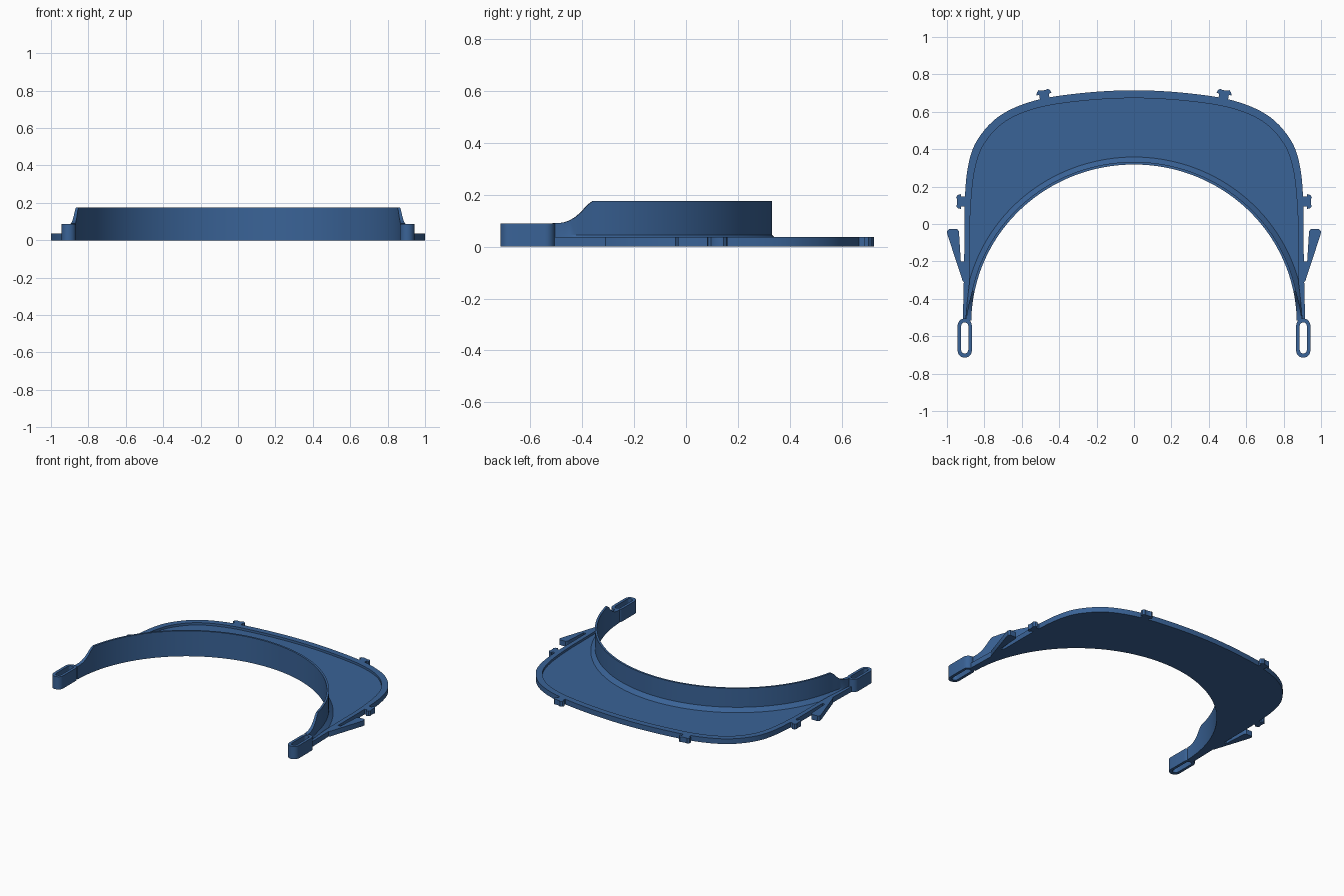
import bpy, bmesh, math
from mathutils import Vector

cube = bpy.data.objects.get("Cube")
if cube:
    bpy.data.objects.remove(cube, do_unlink=True)

blue = bpy.data.materials.new("blue plastic")
blue.use_nodes = True
COLOR = (0.042, 0.125, 0.31, 1)
blue.diffuse_color = COLOR
blue.node_tree.nodes["Principled BSDF"].inputs["Base Color"].default_value = COLOR

RIM_Z, FLOOR_Z, WALL_Z, ARM_Z = 0.036, 0.02, 0.176, 0.09


def finish(name, bm):
    bmesh.ops.recalc_face_normals(bm, faces=bm.faces)
    mesh = bpy.data.meshes.new(name)
    bm.to_mesh(mesh)
    bm.free()
    mesh.materials.append(blue)
    obj = bpy.data.objects.new(name, mesh)
    bpy.context.collection.objects.link(obj)
    bpy.ops.object.select_all(action='DESELECT')
    obj.select_set(True)
    bpy.context.view_layer.objects.active = obj
    bpy.ops.object.shade_smooth_by_angle(angle=math.radians(30))
    return obj


def loft(name, sections, closed=False):
    """Skin a row of closed cross-sections, capping the ends of an open row."""
    bm = bmesh.new()
    rows = [[bm.verts.new(p) for p in s] for s in sections]
    pairs = list(zip(rows, rows[1:]))
    if closed:
        pairs.append((rows[-1], rows[0]))
    else:
        bm.faces.new(rows[0])
        bm.faces.new(rows[-1])
    n = len(rows[0])
    for a, b in pairs:
        for i in range(n):
            j = (i + 1) % n
            bm.faces.new((a[i], a[j], b[j], b[i]))
    return finish(name, bm)


def prism(name, outline, height):
    return loft(name, [[(x, y, z) for x, y in outline] for z in (0, height)])


def spline(pts, steps=12):
    """Smooth curve through the given points."""
    p = [2 * pts[0] - pts[1]] + pts + [2 * pts[-1] - pts[-2]]
    out = []
    for a, b, c, d in zip(p, p[1:], p[2:], p[3:]):
        for k in range(steps):
            t = k / steps
            out.append(0.5 * (2 * b + (c - a) * t + (2 * a - 5 * b + 4 * c - d) * t * t
                              + (3 * b - a - 3 * c + d) * t ** 3))
    return out + [pts[-1]]


def resample(pts, n):
    """Evenly spaced points along a polyline."""
    dist = [0]
    for a, b in zip(pts, pts[1:]):
        dist.append(dist[-1] + (b - a).length)
    out, k = [], 0
    for i in range(n + 1):
        s = dist[-1] * i / n
        while k < len(pts) - 2 and dist[k + 1] < s:
            k += 1
        out.append(pts[k].lerp(pts[k + 1], (s - dist[k]) / (dist[k + 1] - dist[k])))
    return out


def normals(pts):
    out = []
    for i in range(len(pts)):
        t = (pts[min(i + 1, len(pts) - 1)] - pts[max(i - 1, 0)]).normalized()
        out.append(Vector((t.y, -t.x)))
    return out


# Visor: brow wall, fillet, recessed floor and raised rim in one sweep
half = [(0.915, -0.515), (0.908, -0.2), (0.905, 0.12), (0.885, 0.32), (0.834, 0.455),
        (0.716, 0.58), (0.53, 0.66), (0.28, 0.7)]
right_side = [Vector(p) for p in half]
left_side = [Vector((-p.x, p.y)) for p in reversed(right_side)]
N = 120
outer = resample(spline(right_side + [Vector((0, 0.715))] + left_side), N)
angles = [math.radians(1 + 178 * i / 200) for i in range(201)]
inner = resample([Vector((0.87 * math.cos(a), -0.53 + 0.848 * math.sin(a))) for a in angles], N)

sections = []
for o, i, on, inn in zip(outer, inner, normals(outer), normals(inner)):
    width = (o - i).length
    u = min(max((i.y + 0.5) / 0.13, 0), 1)
    top = ARM_Z + (WALL_Z - ARM_Z) * u ** 2.2
    w = i + inn * (0.014 + 0.012 * (1 - u))
    c = i + inn * min(0.04, 0.6 * width)
    r = o - on * min(0.042, 0.03 + 0.03 * max(o.y, 0), 0.38 * width)
    profile = [(i, 0), (i, top), (w, top), (w, 0.045), (c, FLOOR_Z),
               (r, FLOOR_Z), (r, RIM_Z), (o, RIM_Z), (o, 0)]
    sections.append([(p.x, p.y, z) for p, z in profile])
loft("visor_band", sections)


def stadium(cx, y0, y1, radius, n=12):
    pts = []
    for cy, start in ((y1 - radius, 0), (y0 + radius, math.pi)):
        for k in range(n + 1):
            a = start + math.pi * k / n
            pts.append((cx + radius * math.cos(a), cy + radius * math.sin(a)))
    return pts


# T-shaped catch outline, pointing along +y
catch = [(-0.026, -0.03), (-0.026, 0.008), (-0.04, 0.008), (-0.036, 0.024), (-0.024, 0.034),
         (-0.014, 0.029)]
catch += [(-x, y) for x, y in reversed(catch)]


def place(outline, x, y, turn):
    c, s = math.cos(turn), math.sin(turn)
    return [(x + px * c - py * s, y + px * s + py * c) for px, py in outline]


hook = [(0.9, -0.32), (0.916, -0.305), (0.998, -0.055), (1.0, -0.04), (0.99, -0.028),
        (0.945, -0.028), (0.936, -0.04), (0.926, -0.2), (0.9, -0.2)]

for side, label in ((1, "left"), (-1, "right")):
    # Strap loop at the end of each arm
    ring = zip(stadium(side * 0.905, -0.715, -0.505, 0.038),
               stadium(side * 0.905, -0.692, -0.526, 0.019))
    loft(label + "_strap_loop",
         [[(*a, 0), (*a, 0.088), (*b, 0.088), (*b, 0)] for a, b in ring], closed=True)
    # Strap hook beside each arm
    prism(label + "_hook", [(side * x, y) for x, y in hook], RIM_Z)
    # Catches on the rim
    prism(label + "_back_catch", place(catch, side * 0.48, 0.686, -side * 0.16), RIM_Z)
    prism(label + "_side_catch", place(catch, side * 0.917, 0.12, -side * math.pi / 2), RIM_Z)
